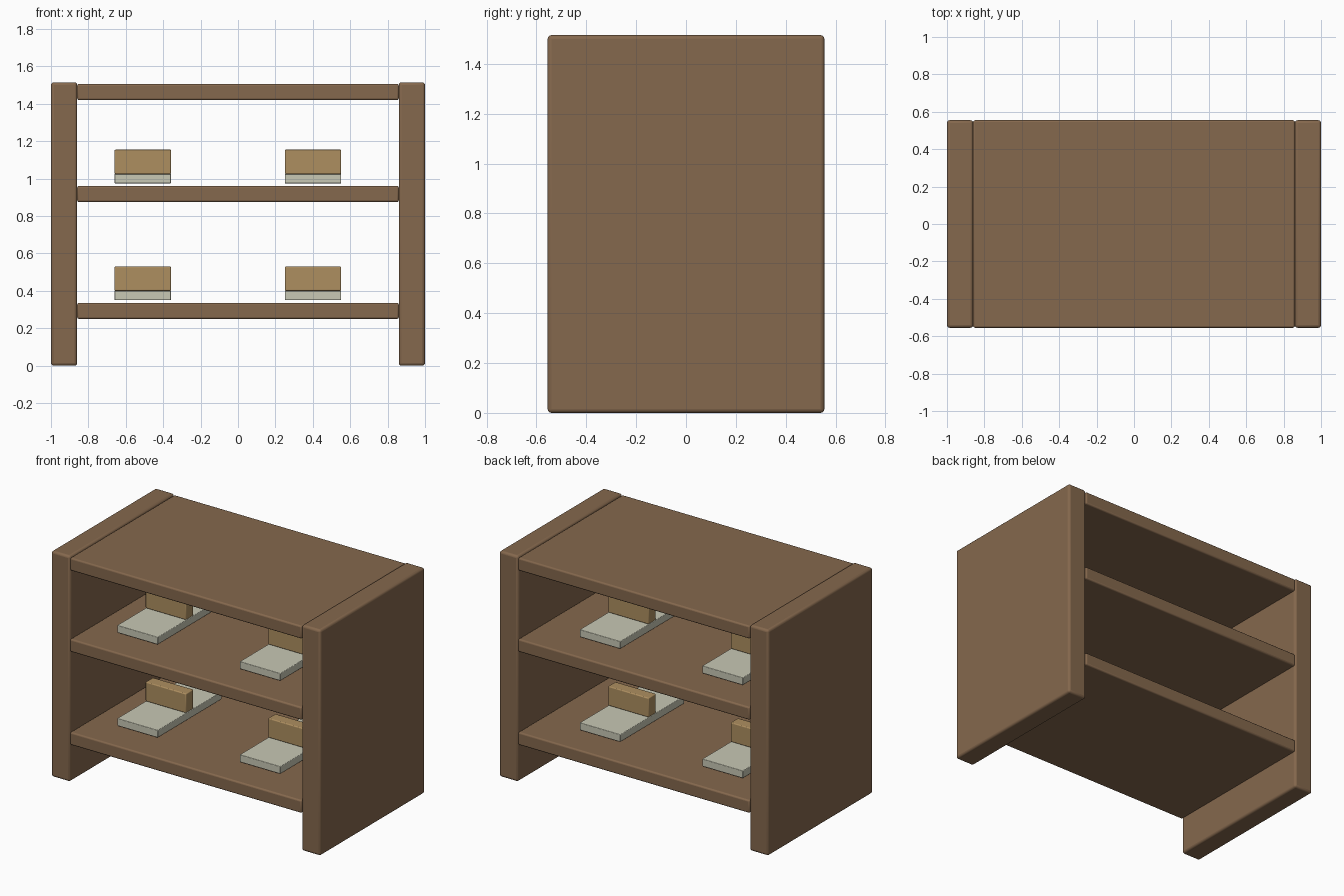
import bpy
import bmesh
import math

cube = bpy.data.objects.get("Cube")
if cube:
    bpy.data.objects.remove(cube, do_unlink=True)


def srgb(r, g, b):
    def lin(c):
        c /= 255
        return c / 12.92 if c <= 0.04 else ((c + 0.055) / 1.055) ** 2.4
    return (lin(r), lin(g), lin(b), 1)


def material(name, colour):
    mat = bpy.data.materials.new(name)
    mat.use_nodes = True
    mat.diffuse_color = colour
    mat.node_tree.nodes["Principled BSDF"].inputs["Base Color"].default_value = colour
    return mat


wood = material("brown wood", srgb(133, 104, 77))
tan = material("tan wood", srgb(174, 143, 96))
pale = material("pale cream", srgb(200, 200, 181))


def box(name, low, high, mat, bevel):
    """Box between two corners with softly rounded edges."""
    mesh = bpy.data.meshes.new(name)
    bm = bmesh.new()
    bmesh.ops.create_cube(bm, size=1)
    for v in bm.verts:
        v.co = [(a + b) / 2 + c * (b - a) for a, b, c in zip(low, high, v.co)]
    bm.to_mesh(mesh)
    bm.free()
    mesh.materials.append(mat)
    obj = bpy.data.objects.new(name, mesh)
    bpy.context.collection.objects.link(obj)
    mod = obj.modifiers.new("rounded edges", "BEVEL")
    mod.width = bevel
    mod.segments = 3
    bpy.ops.object.select_all(action="DESELECT")
    obj.select_set(True)
    bpy.context.view_layer.objects.active = obj
    bpy.ops.object.shade_smooth_by_angle(angle=math.radians(35))
    return obj


depth = 0.555
inner = 0.86

# Side panels
box("right_panel", (-1, -depth, 0), (-inner, depth, 1.515), wood, 0.015)
box("left_panel", (inner, -depth, 0), (1, depth, 1.515), wood, 0.015)

# Shelves and top
for name, z in (("lower_shelf", 0.25), ("middle_shelf", 0.875), ("top_board", 1.42)):
    box(name, (-inner, -depth, z), (inner, depth, z + 0.086), wood, 0.01)

# Pale trays, each with an upright block across its middle
for level, z in (("lower", 0.35), ("upper", 0.975)):
    for side, x in (("right", -0.66), ("left", 0.25)):
        box(f"{level}_{side}_tray", (x, -0.34, z), (x + 0.302, 0.34, z + 0.05), pale, 0.004)
        box(f"{level}_{side}_block", (x, -0.04, z + 0.05), (x + 0.302, 0.04, z + 0.18), tan, 0.006)
